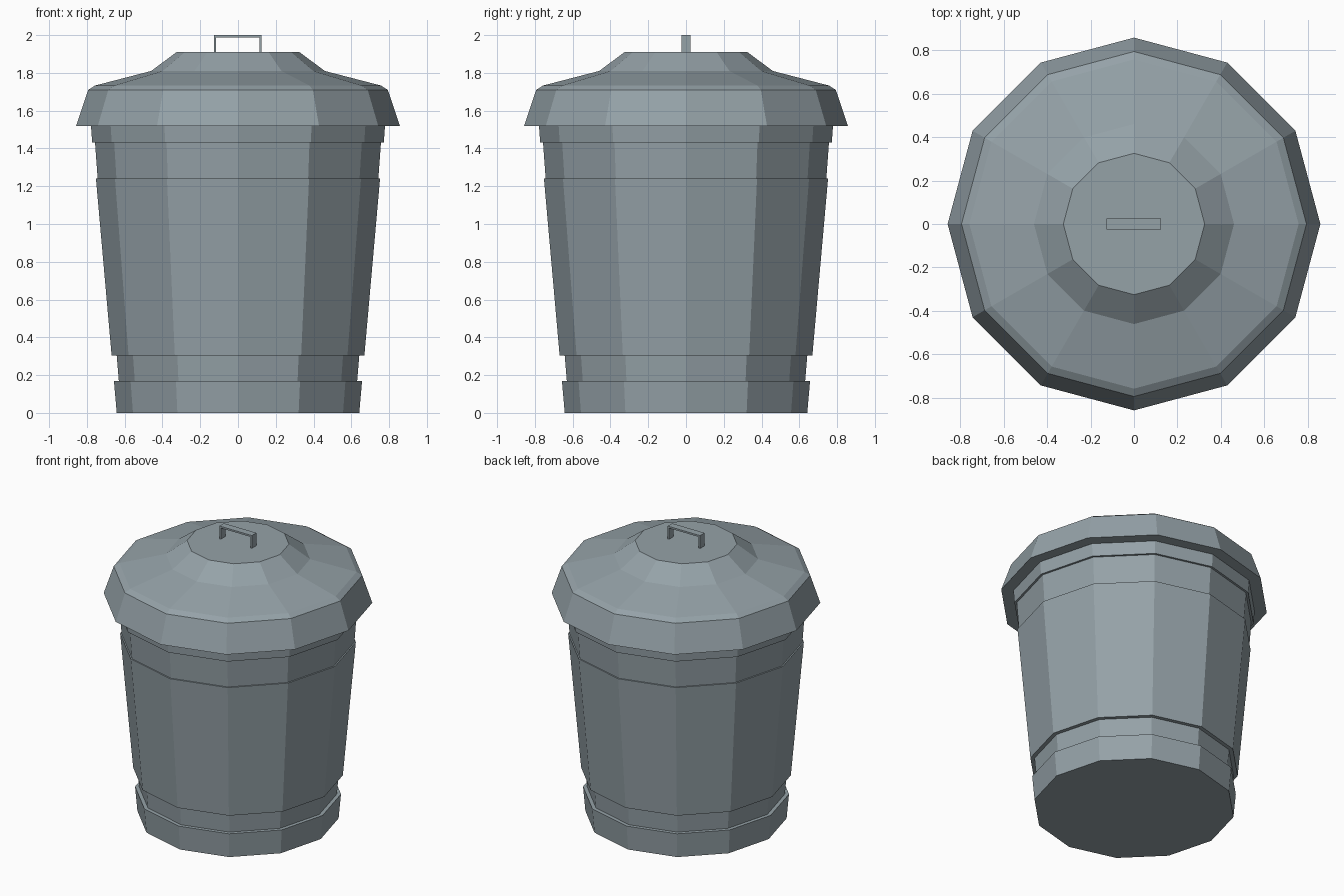
import bpy, bmesh, math

if "Cube" in bpy.data.objects:
    bpy.data.objects.remove(bpy.data.objects["Cube"])

SIDES = 12

steel = bpy.data.materials.new("blue_grey_steel")
steel.diffuse_color = (0.30, 0.36, 0.39, 1)
steel.use_nodes = True
steel.node_tree.nodes["Principled BSDF"].inputs["Base Color"].default_value = steel.diffuse_color


def finish(name, bm):
    bmesh.ops.recalc_face_normals(bm, faces=bm.faces)
    mesh = bpy.data.meshes.new(name)
    bm.to_mesh(mesh)
    bm.free()
    mesh.materials.append(steel)
    obj = bpy.data.objects.new(name, mesh)
    bpy.context.collection.objects.link(obj)
    return obj


def lathe(name, profile):
    """Closed twelve-sided solid from (radius, height) pairs, bottom to top."""
    bm = bmesh.new()
    rings = []
    for r, z in profile:
        rings.append([bm.verts.new((r * math.cos(2 * math.pi * i / SIDES),
                                    r * math.sin(2 * math.pi * i / SIDES), z))
                      for i in range(SIDES)])
    for low, high in zip(rings, rings[1:]):
        for i in range(SIDES):
            j = (i + 1) % SIDES
            bm.faces.new((low[i], low[j], high[j], high[i]))
    bm.faces.new(rings[0][::-1])
    bm.faces.new(rings[-1])
    return finish(name, bm)


# Can body with stepped bands
lathe("can_body", [
    (0.642, 0.0), (0.657, 0.17),      # foot band
    (0.631, 0.17), (0.642, 0.303),    # lower groove
    (0.669, 0.303), (0.752, 1.24),    # main wall
    (0.743, 1.24), (0.757, 1.432),    # upper groove
    (0.772, 1.432), (0.779, 1.53),    # rim band
])

# Overhanging lid
lathe("lid", [
    (0.857, 1.52), (0.793, 1.71), (0.757, 1.733),
    (0.46, 1.81), (0.325, 1.91),
])

# Lid handle: flat strip bent into a bracket
outer = [(-0.127, 1.91), (-0.127, 2.0), (0.125, 2.0), (0.125, 1.91)]
inner = [(0.114, 1.91), (0.114, 1.988), (-0.116, 1.988), (-0.116, 1.91)]
bm = bmesh.new()
face = bm.faces.new([bm.verts.new((x, -0.025, z)) for x, z in outer + inner])
ext = bmesh.ops.extrude_face_region(bm, geom=[face])
bmesh.ops.translate(bm, vec=(0, 0.05, 0),
                    verts=[v for v in ext["geom"] if isinstance(v, bmesh.types.BMVert)])
finish("lid_handle", bm)
